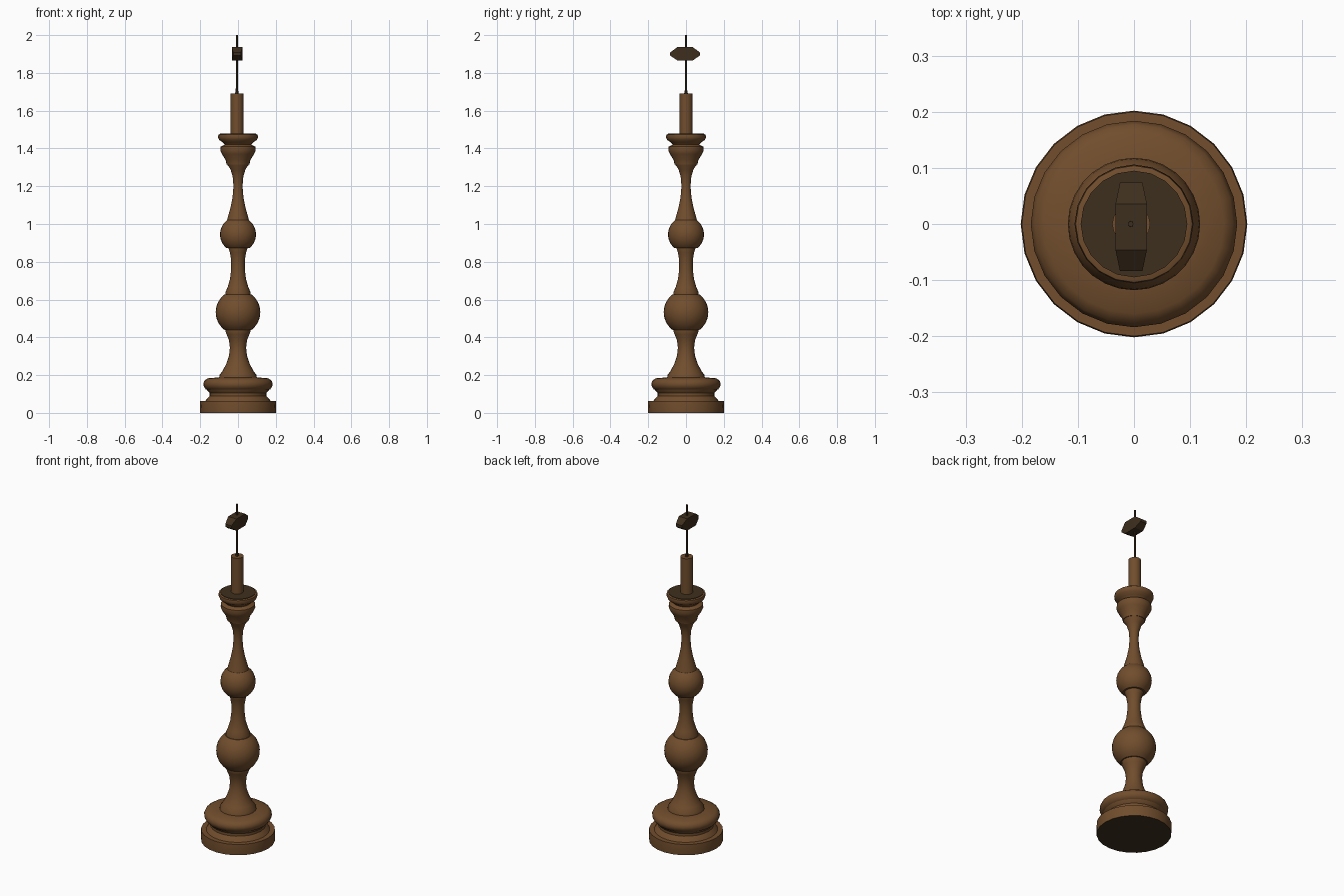
import bpy, bmesh, math

if "Cube" in bpy.data.objects:
    bpy.data.objects.remove(bpy.data.objects["Cube"])


def material(name, rgb):
    m = bpy.data.materials.new(name)
    m.diffuse_color = (*rgb, 1)
    m.use_nodes = True
    m.node_tree.nodes["Principled BSDF"].inputs["Base Color"].default_value = m.diffuse_color
    return m


wood = material("brown wood", (0.165, 0.075, 0.026))
dark = material("dark brown", (0.048, 0.028, 0.0125))


def finish(name, bm, mat, angle):
    bmesh.ops.recalc_face_normals(bm, faces=bm.faces)
    me = bpy.data.meshes.new(name)
    bm.to_mesh(me)
    bm.free()
    me.materials.append(mat)
    ob = bpy.data.objects.new(name, me)
    bpy.context.collection.objects.link(ob)
    bpy.ops.object.select_all(action='DESELECT')
    ob.select_set(True)
    bpy.context.view_layer.objects.active = ob
    bpy.ops.object.shade_smooth_by_angle(angle=math.radians(angle))
    return ob


def lathe(name, profile, sides=24, mat=wood, x=0.0, angle=40):
    """Closed turned part from (radius, height) points."""
    bm = bmesh.new()
    rings = [[bm.verts.new((x + r * math.cos(2 * math.pi * i / sides),
                            r * math.sin(2 * math.pi * i / sides), z))
              for i in range(sides)] for r, z in profile]
    for a, b in zip(rings, rings[1:]):
        for i in range(sides):
            j = (i + 1) % sides
            bm.faces.new((a[i], a[j], b[j], b[i]))
    bm.faces.new(rings[0][::-1])
    bm.faces.new(rings[-1])
    return finish(name, bm, mat, angle)


def ball(name, r, z, low, high, sides=28):
    """Turned ball cut flat between two heights."""
    a0, a1 = math.asin((low - z) / r), math.asin((high - z) / r)
    angles = [a0 + (a1 - a0) * k / 12 for k in range(13)]
    lathe(name, [(r * math.cos(a), z + r * math.sin(a)) for a in angles], sides)


# Base: foot plate with dark underside, grooved neck and rounded ring
foot = lathe("foot_plate", [(0.2, 0), (0.202, 0.035), (0.2, 0.064)])
foot.data.materials.append(dark)
for p in foot.data.polygons:
    if p.normal.z < -0.9:
        p.material_index = 1
lathe("base_groove", [(0.175, 0.06), (0.165, 0.075), (0.15, 0.09),
                      (0.15, 0.105), (0.165, 0.122), (0.168, 0.13)])
lathe("base_ring", [(0.15, 0.118), (0.17, 0.124), (0.181, 0.14), (0.184, 0.155),
                    (0.177, 0.172), (0.16, 0.183), (0.1, 0.188)])

# Column: waisted necks between two balls
lathe("lower_neck", [(0.1, 0.183), (0.098, 0.2), (0.08, 0.225), (0.062, 0.26),
                     (0.048, 0.3), (0.043, 0.345), (0.048, 0.385),
                     (0.06, 0.415), (0.066, 0.43), (0.066, 0.45)])
ball("lower_ball", 0.118, 0.533, 0.44, 0.628)
lathe("middle_neck", [(0.066, 0.62), (0.066, 0.64), (0.055, 0.665),
                      (0.042, 0.71), (0.036, 0.76), (0.036, 0.81),
                      (0.043, 0.85), (0.05, 0.87), (0.05, 0.88)])
ball("upper_ball", 0.095, 0.945, 0.872, 1.022)
lathe("upper_neck", [(0.06, 1.01), (0.053, 1.04), (0.04, 1.085), (0.029, 1.14),
                     (0.024, 1.2), (0.028, 1.25), (0.04, 1.29),
                     (0.057, 1.315), (0.062, 1.33)])

# Head: flared cup, groove and dish
lathe("flared_cup", [(0.06, 1.315), (0.066, 1.34), (0.085, 1.37), (0.094, 1.39),
                     (0.092, 1.41), (0.07, 1.42), (0.066, 1.43)])
lathe("dish", [(0.07, 1.42), (0.082, 1.433), (0.1, 1.445), (0.106, 1.46),
               (0.104, 1.473), (0.095, 1.476)], sides=20)
lathe("dish_top", [(0.095, 1.474), (0.095, 1.479)], sides=20, mat=dark)

# Candle sleeve and thin rod
lathe("candle_sleeve", [(0.034, 1.47), (0.034, 1.692)], sides=16, x=-0.005)
lathe("rod_collar", [(0.01, 1.69), (0.006, 1.71)], sides=8, mat=dark, x=-0.006)
lathe("rod", [(0.006, 1.69), (0.005, 2.0)], sides=8, mat=dark, x=-0.006)

# Lamp socket block: faceted side outline across x, narrower at the ends
outline = [(-0.084, 1.892), (-0.046, 1.866), (0.036, 1.866), (0.074, 1.892),
           (0.074, 1.908), (0.036, 1.936), (-0.046, 1.936), (-0.084, 1.908)]
bm = bmesh.new()
sides = [[bm.verts.new((-0.005 + s * (0.028 if abs(y + 0.005) < 0.06 else 0.02), y, z))
          for y, z in outline] for s in (-1, 1)]
mid = [0, 3, 4, 7]
for side in sides:
    bm.faces.new([side[k] for k in (1, 2, 5, 6)])
    bm.faces.new([side[k] for k in (0, 1, 6, 7)])
    bm.faces.new([side[k] for k in (2, 3, 4, 5)])
for i in range(8):
    j = (i + 1) % 8
    bm.faces.new((sides[0][i], sides[0][j], sides[1][j], sides[1][i]))
finish("lamp_socket", bm, dark, 20)
